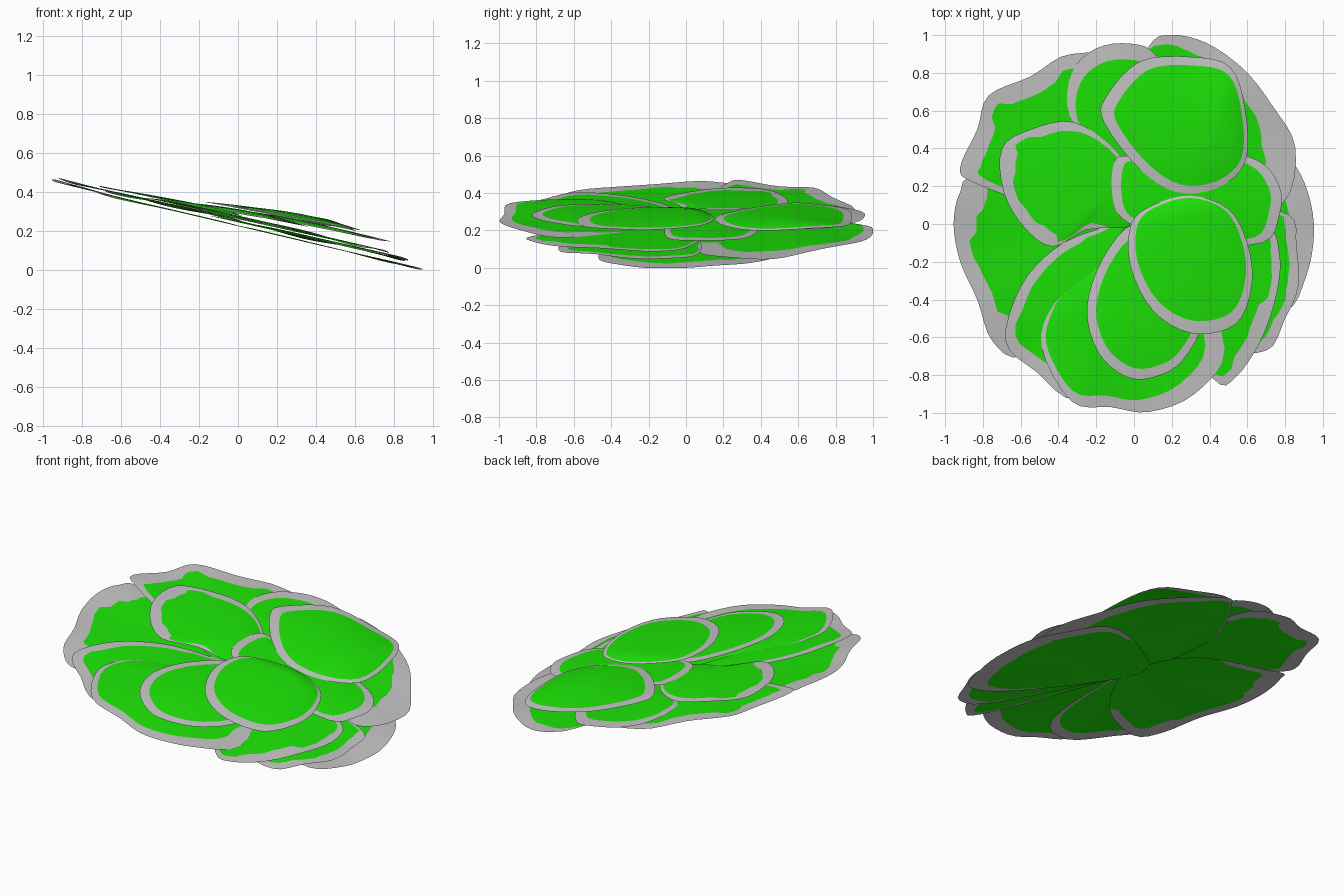
import bpy, bmesh, math, random
from mathutils import Vector

random.seed(4)


def material(name, rgb):
    m = bpy.data.materials.new(name)
    m.diffuse_color = (*rgb, 1)
    return m


GREEN = material("leaf green", (0.012, 0.79, 0.002))
GREY = material("rim grey", (0.56, 0.56, 0.56))


def smooth_outline(pts, steps=4):
    """Closed Catmull-Rom curve through the outline points."""
    p = [Vector(q) for q in pts]
    n, out = len(p), []
    for i in range(n):
        a, b, c, d = p[i - 1], p[i], p[(i + 1) % n], p[(i + 2) % n]
        for k in range(steps):
            t = k / steps
            out.append(0.5 * (2 * b + (c - a) * t + (2 * a - 5 * b + 4 * c - d) * t * t
                              + (3 * b - a - 3 * c + d) * t ** 3))
    return out


def petal(name, focus, pts, lift, rim, bulge=0.02, ragged=0.0, bare=0.0):
    """Thin domed petal on the tilted rosette plane: green inside, grey rim.
    The rim fades out where the outline is nearer the middle than bare."""
    outline = smooth_outline(pts)
    f, n = Vector(focus), len(outline)
    edge = []
    for i, q in enumerate(outline):
        if i % 3 == 0:
            jag = random.uniform(-ragged, ragged)
        near = min(1, max(0, (bare - q.length) / 0.12))
        edge.append((rim + jag) * (1 - near) + 0.995 * near)
    bm = bmesh.new()

    def vert(q, r):
        h = lift * (1 + 0.5 * q.x) + bulge * (1 - r * r)
        # outer edges ripple, and curl up on the high side
        h += 0.007 * max(0, q.length - 0.6) / 0.35 * math.sin(9 * math.atan2(q.y, q.x))
        h += 0.012 * max(0, -q.x - 0.65) / 0.3
        return bm.verts.new((q.x, q.y, max(0, 0.235 - 0.23 * q.x + h)))

    centre = vert(f, 0)
    rings = []
    for share in (0.3, 0.6, 0.85, 1.0, None):
        ring = []
        for q, e in zip(outline, edge):
            r = 1.0 if share is None else share * e
            ring.append(vert(f + (q - f) * r, r))
        rings.append(ring)
    for i in range(n):
        j = (i + 1) % n
        bm.faces.new((centre, rings[0][i], rings[0][j]))
        for k in range(4):
            face = bm.faces.new((rings[k][i], rings[k + 1][i], rings[k + 1][j], rings[k][j]))
            face.material_index = 1 if k == 3 else 0
    for face in bm.faces:
        face.smooth = True
    bmesh.ops.recalc_face_normals(bm, faces=bm.faces)
    if sum(face.normal.z for face in bm.faces) < 0:
        bmesh.ops.reverse_faces(bm, faces=bm.faces)
    mesh = bpy.data.meshes.new(name)
    bm.to_mesh(mesh)
    bm.free()
    mesh.materials.append(GREEN)
    mesh.materials.append(GREY)
    bpy.context.collection.objects.link(bpy.data.objects.new(name, mesh))


# Outer, lowest petals
petal("outer_left_petal", (-0.1, 0.0),
      [(0.05, 0), (-0.2, 0.3), (-0.82, 0.26), (-0.92, 0.17), (-0.955, 0), (-0.92, -0.2),
       (-0.83, -0.4), (-0.75, -0.62), (-0.58, -0.7), (-0.2, -0.45)],
      -0.012, 0.87, 0.006, 0.05, 0.6)
petal("outer_right_petal", (0.1, 0.0),
      [(-0.03, 0), (0.2, 0.3), (0.6, 0.5), (0.82, 0.35), (0.92, 0.17), (0.953, -0.05),
       (0.91, -0.28), (0.8, -0.46), (0.5, -0.4)],
      -0.012, 0.86, 0.006, 0.02, 0.6)
petal("outer_back_right_petal", (0.0, 0.75),
      [(0, -0.02), (-0.15, 0.5), (0.07, 0.93), (0.19, 1.0), (0.38, 0.96), (0.58, 0.82),
       (0.73, 0.63), (0.855, 0.4), (0.78, 0.1), (0.4, 0)],
      0.008, 0.8, 0.006, 0.03, 0.6)
petal("outer_back_left_petal", (-0.3, 0.3),
      [(0.03, 0), (-0.5, 0.1), (-0.85, 0.22), (-0.92, 0.3), (-0.83, 0.5), (-0.77, 0.68),
       (-0.55, 0.78), (-0.33, 0.9), (-0.05, 0.8)],
      0.016, 0.86, 0.01, 0.05, 0.6)

# Middle petals
petal("lower_right_petal", (0.3, -0.15),
      [(-0.02, 0), (0.5, 0.08), (0.82, 0.05), (0.86, -0.12), (0.87, -0.33),
       (0.8, -0.5), (0.7, -0.67), (0.45, -0.6)],
      0.012, 0.92, 0.008, 0.03, 0.6)
petal("front_left_petal", (-0.15, -0.3),
      [(0.02, 0), (-0.2, -0.03), (-0.42, -0.13), (-0.6, -0.33), (-0.68, -0.62),
       (-0.52, -0.78), (-0.3, -0.93), (0, -0.7)],
      0.016, 0.88, 0.012, 0.04)
petal("front_right_petal", (0.15, -0.1),
      [(-0.02, 0.02), (0.4, 0.08), (0.7, 0.0), (0.77, -0.15), (0.76, -0.35),
       (0.68, -0.6), (0.54, -0.81), (0.42, -0.82), (0.15, -0.4)],
      0.024, 0.91, 0.012, 0.03, 0.6)
petal("front_petal", (-0.3, -0.5),
      [(0, 0), (-0.2, -0.24), (-0.42, -0.42), (-0.49, -0.65), (-0.33, -0.94),
       (-0.12, -0.97), (0.08, -0.995), (0.32, -0.9), (0.48, -0.66), (0.3, -0.25)],
      0.032, 0.87, 0.012, 0.0, 0.68)
petal("back_petal", (-0.05, 0.42),
      [(0, 0), (-0.15, 0.35), (-0.34, 0.57), (-0.33, 0.8), (-0.2, 0.93), (-0.02, 0.955),
       (0.12, 0.89), (0.25, 0.6)],
      0.028, 0.85, 0.012, 0.01, 0.45)
petal("left_petal", (-0.1, 0.2),
      [(0, 0), (-0.25, -0.03), (-0.43, -0.12), (-0.58, -0.02), (-0.69, 0.17),
       (-0.7, 0.4), (-0.55, 0.5), (-0.32, 0.54), (-0.1, 0.39), (0, 0.2)],
      0.044, 0.87, 0.016, 0.05, 0.25)

# Inner, uppermost petals
petal("inner_front_petal", (0.1, -0.42),
      [(0, 0), (-0.17, -0.19), (-0.25, -0.45), (-0.19, -0.68), (-0.04, -0.81),
       (0.11, -0.81), (0.26, -0.72), (0.36, -0.48), (0.2, -0.12)],
      0.057, 0.86, 0.02)
petal("inner_right_petal", (0.3, 0.13),
      [(-0.02, 0), (-0.11, 0.12), (-0.1, 0.34), (0.03, 0.36), (0.35, 0.4), (0.65, 0.34),
       (0.77, 0.2), (0.77, 0.05), (0.68, -0.1), (0.3, -0.1)],
      0.062, 0.88, 0.02)
petal("inner_back_right_petal", (0.42, 0.5),
      [(0.02, 0.3), (-0.16, 0.54), (-0.15, 0.67), (0.03, 0.86), (0.3, 0.885),
       (0.51, 0.83), (0.59, 0.6), (0.59, 0.33), (0.44, 0.19), (0.22, 0.17)],
      0.08, 0.88, 0.03)
petal("inner_front_right_petal", (0.32, 0.04),
      [(-0.015, 0), (0.1, 0.1), (0.3, 0.15), (0.5, 0.08), (0.6, -0.1), (0.625, -0.32),
       (0.54, -0.53), (0.31, -0.58), (0.1, -0.46), (-0.02, -0.22)],
      0.085, 0.89, 0.026)
